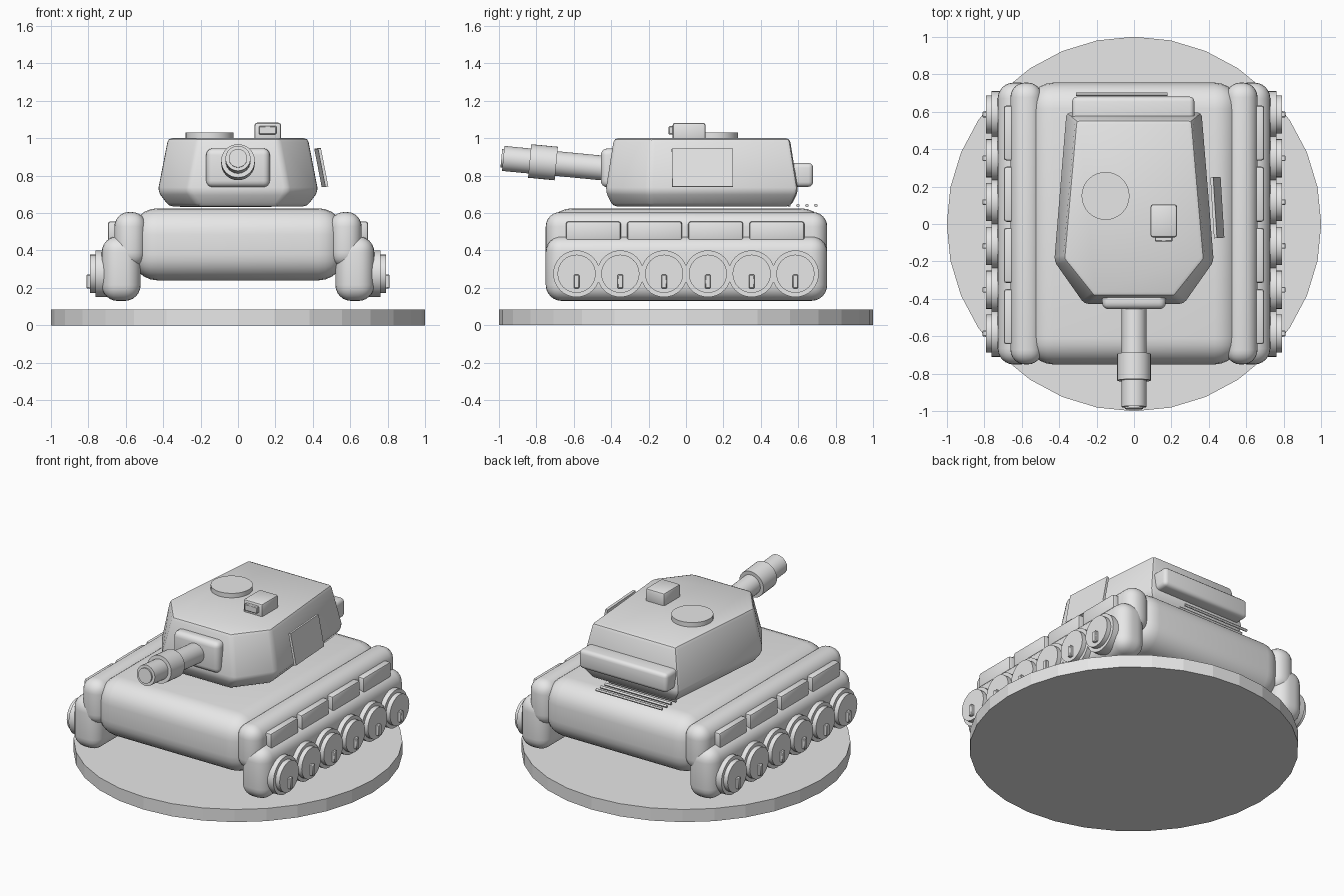
import bpy, bmesh, math
from mathutils import Matrix, Vector

cube = bpy.data.objects.get("Cube")
if cube:
    bpy.data.objects.remove(cube)

grey = bpy.data.materials.new("plain_grey")
grey.use_nodes = True
colour = (0.8, 0.8, 0.8, 1)
grey.diffuse_color = colour
grey.node_tree.nodes["Principled BSDF"].inputs["Base Color"].default_value = colour


def finish(name, bm, bevel=0, segments=3, matrix=None, angle=30):
    """Turn a bmesh into a named object with an optional rounded edge."""
    if bevel:
        bmesh.ops.bevel(bm, geom=bm.edges[:], offset=bevel, segments=segments,
                        profile=0.5, affect='EDGES', clamp_overlap=True)
    bmesh.ops.recalc_face_normals(bm, faces=bm.faces[:])
    if matrix:
        bm.transform(matrix)
    mesh = bpy.data.meshes.new(name)
    bm.to_mesh(mesh)
    bm.free()
    obj = bpy.data.objects.new(name, mesh)
    bpy.context.collection.objects.link(obj)
    mesh.materials.append(grey)
    bpy.ops.object.select_all(action='DESELECT')
    obj.select_set(True)
    bpy.context.view_layer.objects.active = obj
    bpy.ops.object.shade_smooth_by_angle(angle=math.radians(angle))
    return obj


def box(name, x, y, z, bevel=0, segments=3, matrix=None):
    """Box from (min, max) ranges on each axis."""
    bm = bmesh.new()
    bmesh.ops.create_cube(bm, size=1)
    for v in bm.verts:
        v.co = Vector([(r[0] + r[1]) / 2 + c * (r[1] - r[0])
                       for r, c in zip((x, y, z), v.co)])
    return finish(name, bm, bevel, segments, matrix, 40)


def lathe(name, profile, sides, matrix):
    """Stack of rings (radius, height) about local z, capped at both ends."""
    bm = bmesh.new()
    rings = []
    for r, h in profile:
        rings.append([bm.verts.new((r * math.cos(a), r * math.sin(a), h))
                      for a in (2 * math.pi * i / sides for i in range(sides))])
    for a, b in zip(rings, rings[1:]):
        for i in range(sides):
            j = (i + 1) % sides
            bm.faces.new((a[i], a[j], b[j], b[i]))
    bm.faces.new(rings[0][::-1])
    bm.faces.new(rings[-1])
    return finish(name, bm, matrix=matrix)


# Display base
base = lathe("base_disc", [(1, 0), (1, 0.085)], 32, Matrix())
base.data.shade_flat()

# Hull
box("hull", (-0.57, 0.57), (-0.75, 0.755), (0.24, 0.625), 0.14, 6)

# Running gear, same on both sides
for side, s in (("left", 1), ("right", -1)):
    def span(a, b):
        return (s * a, s * b) if s > 0 else (s * b, s * a)

    box(side + "_fender", span(0.49, 0.66), (-0.75, 0.755), (0.31, 0.605), 0.078, 6)
    box(side + "_track", span(0.52, 0.728), (-0.75, 0.755), (0.13, 0.475), 0.085, 6)

    for i in range(4):
        y = -0.495 + i * 0.327
        box(f"{side}_skirt_{i + 1}", span(0.62, 0.695), (y - 0.147, y + 0.147),
            (0.447, 0.555), 0.014, 2)

    for i in range(6):
        y = -0.585 + i * 0.234
        place = Matrix.Translation((0, y, 0.275)) @ Matrix.Rotation(s * math.pi / 2, 4, 'Y')
        lathe(f"{side}_wheel_{i + 1}",
              [(0.125, 0.66), (0.125, 0.76), (0.102, 0.76), (0.102, 0.79)], 32, place)
        box(f"{side}_wheel_handle_{i + 1}", span(0.77, 0.81), (y - 0.015, y + 0.015),
            (0.197, 0.27), 0.004, 1)

# Turret shell: six-sided rings, widest low down
bm = bmesh.new()
rings = []
for z, wide, grow in ((0.635, 0.37, -0.04), (0.715, 0.43, 0), (1.0, 0.375, -0.045)):
    half = [(wide - 0.065, 0.6 + grow), (wide, -0.2 - grow * 0.3), (wide - 0.16, -0.43 - grow)]
    outline = half + [(-x, y) for x, y in reversed(half)]
    rings.append([bm.verts.new((x, y, z)) for x, y in outline])
for a, b in zip(rings, rings[1:]):
    for i in range(6):
        j = (i + 1) % 6
        bm.faces.new((a[i], a[j], b[j], b[i]))
bm.faces.new(rings[0][::-1])
bm.faces.new(rings[-1])
finish("turret", bm, 0.022, 2, angle=25)

# Turret fittings
box("rear_bin", (-0.33, 0.322), (0.52, 0.68), (0.74, 0.867), 0.025, 3)
box("gun_mantlet", (-0.17, 0.17), (-0.455, -0.36), (0.737, 0.945), 0.035, 4)
lathe("round_hatch", [(0.128, 0.98), (0.128, 1.03)], 32, Matrix.Translation((-0.152, 0.15, 0)))
box("periscope", (0.088, 0.23), (-0.072, 0.105), (0.98, 1.082), 0.014, 2)
box("periscope_window", (0.112, 0.205), (-0.093, -0.05), (1.02, 1.064), 0.004, 1)

# Side plate standing just off the turret wall
tilt = (Matrix.Translation((0.445, 0.088, 0.842)) @ Matrix.Rotation(math.radians(3.5), 4, 'Z')
        @ Matrix.Rotation(math.radians(-11), 4, 'Y'))
box("side_plate", (-0.008, 0.008), (-0.163, 0.163), (-0.104, 0.104), matrix=tilt)

# Gun, raised slightly; local z runs along the barrel
aim = Matrix.Translation((0, -0.38, 0.834)) @ Matrix.Rotation(math.radians(90 - 5.5), 4, 'X')
lathe("gun_barrel",
      [(0.066, 0), (0.066, 0.315), (0.09, 0.315), (0.09, 0.458), (0.067, 0.458),
       (0.067, 0.6), (0.049, 0.6), (0.049, 0.61)], 32, aim)

# Rear grille rods
for i in range(4):
    rod = Matrix.Translation((-0.31, 0.55 + i * 0.048, 0.64)) @ Matrix.Rotation(math.pi / 2, 4, 'Y')
    lathe(f"grille_rod_{i + 1}", [(0.009, 0), (0.009, 0.49)], 12, rod)
